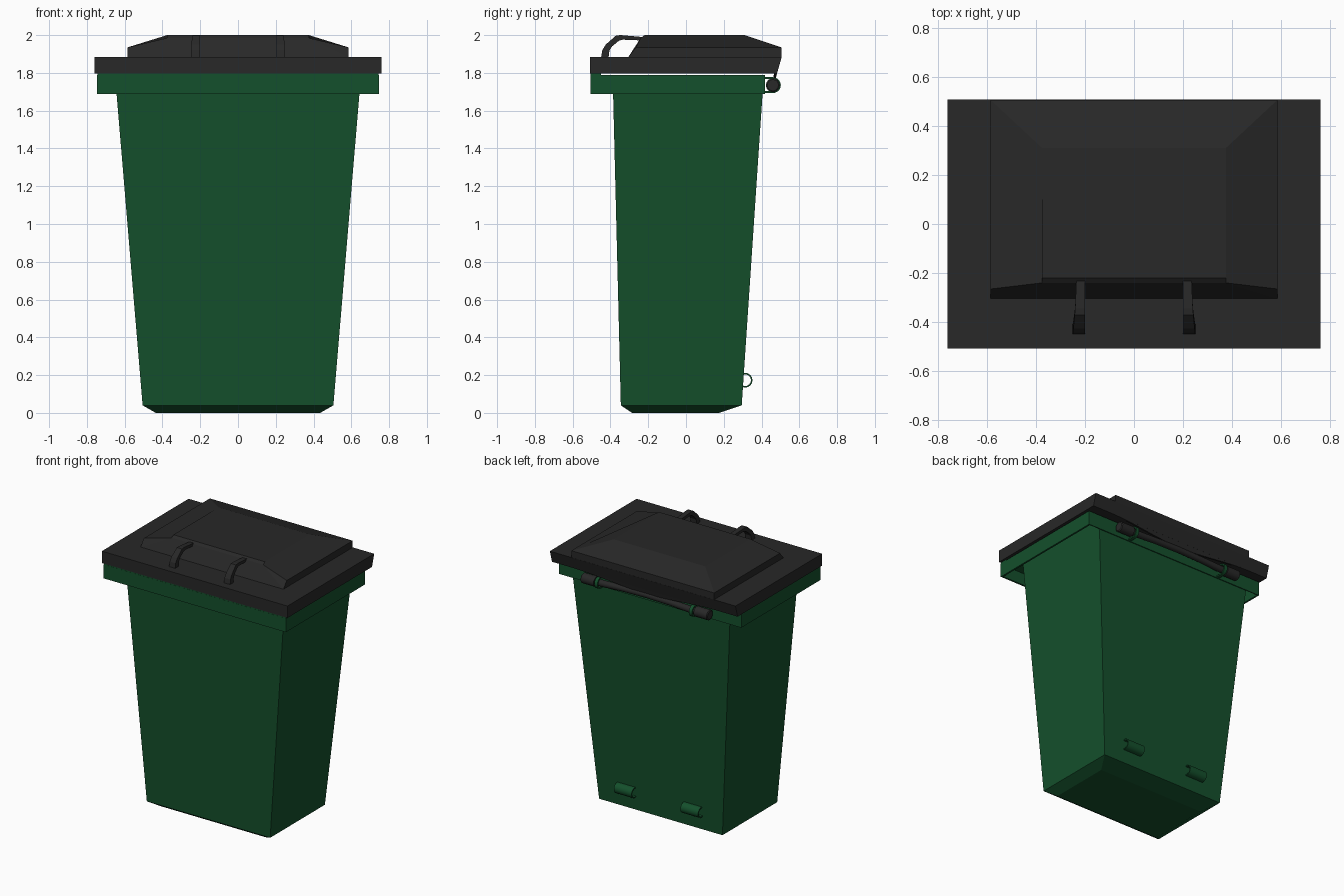
import bpy, bmesh
from math import sin, cos, pi, radians

if "Cube" in bpy.data.objects:
    bpy.data.objects.remove(bpy.data.objects["Cube"])


def material(name, rgb):
    m = bpy.data.materials.new(name)
    m.diffuse_color = (*rgb, 1)
    m.use_nodes = True
    m.node_tree.nodes["Principled BSDF"].inputs["Base Color"].default_value = m.diffuse_color
    return m


GREEN = material("green_plastic", (0.007, 0.08, 0.025))
BLACK = material("black_plastic", (0.021, 0.021, 0.021))


def build(name, verts, faces, mat, smooth=False):
    me = bpy.data.meshes.new(name)
    me.from_pydata(verts, [], faces)
    bm = bmesh.new()
    bm.from_mesh(me)
    bmesh.ops.recalc_face_normals(bm, faces=bm.faces)
    bm.to_mesh(me)
    bm.free()
    ob = bpy.data.objects.new(name, me)
    bpy.context.collection.objects.link(ob)
    me.materials.append(mat)
    if smooth:
        bpy.ops.object.select_all(action='DESELECT')
        ob.select_set(True)
        bpy.context.view_layer.objects.active = ob
        bpy.ops.object.shade_smooth_by_angle(angle=radians(35))
    return ob


def loft(name, rings, mat, smooth=False):
    """Skin a list of equal-sized rings and cap both ends."""
    n = len(rings[0])
    faces = [(k * n + i, k * n + (i + 1) % n, (k + 1) * n + (i + 1) % n, (k + 1) * n + i)
             for k in range(len(rings) - 1) for i in range(n)]
    last = (len(rings) - 1) * n
    faces += [tuple(range(n)), tuple(range(last, last + n))]
    return build(name, [v for r in rings for v in r], faces, mat, smooth)


def rect(x, y0, y1, z):
    return [(-x, y0, z), (x, y0, z), (x, y1, z), (-x, y1, z)]


def strip(x0, x1, outer, inner):
    """Cross-section of a strap running in the yz plane."""
    return [(x0, *outer), (x1, *outer), (x1, *inner), (x0, *inner)]


# Hollow tapered body with the overhanging rim skirt
loft("bin_body", [
    rect(0.435, -0.285, 0.175, 0.0),
    rect(0.505, -0.345, 0.295, 0.04),
    rect(0.65, -0.388, 0.411, 1.775),
    rect(0.733, -0.493, 0.412, 1.775),
    rect(0.733, -0.493, 0.412, 1.687),
    rect(0.746, -0.506, 0.419, 1.687),
    rect(0.746, -0.506, 0.419, 1.79),
    rect(0.625, -0.365, 0.39, 1.79),
    rect(0.485, -0.325, 0.275, 0.06),
], GREEN)
# Front lip that the lid rests on
loft("rim_lip", [rect(0.745, -0.505, -0.45, 1.785), rect(0.745, -0.505, -0.45, 1.80)], GREEN)

# Lid slab with a sloped back edge
loft("lid", [rect(0.76, -0.507, 0.482, 1.797), rect(0.76, -0.507, 0.507, 1.885)], BLACK)

# Raised lid panel: half outline mirrored in x
half = [(0.585, -0.305, 1.884), (0.585, 0.506, 1.884), (0.585, -0.265, 1.935),
        (0.585, 0.506, 1.935), (0.375, -0.24, 1.985), (0.375, -0.22, 2.0), (0.375, 0.31, 2.0)]
verts = half + [(-x, y, z) for x, y, z in half]
side = [(0, 1, 3, 2), (2, 3, 6, 5, 4), (0, 2, 4)]
faces = side + [tuple(i + 7 for i in f) for f in side]
faces += [(a, b, b + 7, a + 7) for a, b in ((0, 4), (4, 5), (5, 6), (6, 3), (3, 1), (1, 0))]
build("lid_panel", verts, faces, BLACK)

# Drooping back flap of the lid, lower in the middle
flap = []
for i in range(13):
    x = -0.6 + 0.1 * i
    drop = 0.038 * (0.5 + 0.5 * cos(pi * x / 0.6))
    zb, yb = 1.797 - drop, 0.482 - 0.28 * drop
    flap.append([(x, 0.485, 1.81), (x, yb, zb), (x, yb - 0.012, zb), (x, 0.468, 1.81)])
loft("lid_back_flap", flap, BLACK, True)

# Two bent grab handles on the front of the lid
path = [((-0.45, 1.88), (-0.41, 1.88), 0.25), ((-0.443, 1.92), (-0.405, 1.92), 0.249),
        ((-0.425, 1.95), (-0.392, 1.94), 0.247), ((-0.37, 1.998), (-0.355, 1.97), 0.242),
        ((-0.345, 2.0), (-0.335, 1.976), 0.24), ((-0.23, 1.99), (-0.24, 1.972), 0.235)]
# Rear bar straps and wheel axle clips, one of each per side
BY, BZ = 0.46, 1.735
angles = [radians(90 - 18 * i) for i in range(11)]
for s, tag in ((-1, "left"), (1, "right")):
    loft("lid_handle_" + tag, [strip(s * 0.2, s * w, o, i) for o, i, w in path], BLACK)

    arc = [((BY + 0.042 * cos(a), BZ + 0.042 * sin(a)),
            (BY + 0.032 * cos(a), BZ + 0.032 * sin(a))) for a in angles]
    legs = [((0.413, BZ + d * 0.042), (0.413, BZ + d * 0.032)) for d in (1, -1)]
    loft("bar_strap_" + tag, [strip(s * 0.375, s * 0.4, o, i)
                              for o, i in [legs[0]] + arc + [legs[1]]], GREEN, True)

    clip = [strip(s * 0.2, s * 0.345,
                  (0.313 + 0.039 * cos(a), 0.173 + 0.039 * sin(a)),
                  (0.313 + 0.031 * cos(a), 0.173 + 0.031 * sin(a)))
            for a in (radians(115 - 23 * i) for i in range(11))]
    loft("axle_clip_" + tag, clip, GREEN, True)

# Rear pull bar: thick grips at the ends, thin bowed middle
stations = [(0.52, 0.03, 0), (0.515, 0.037, 0), (0.41, 0.037, 0), (0.41, 0.024, 0),
            (0.36, 0.024, 0), (0.2, 0.022, 0.008)]
stations = [(-x, r, d) for x, r, d in stations] + [(0, 0.022, 0.012)] + stations[::-1]
loft("rear_bar", [[(x, BY + r * cos(2 * pi * k / 16), BZ + d + r * sin(2 * pi * k / 16))
                   for k in range(16)] for x, r, d in stations], BLACK, True)
